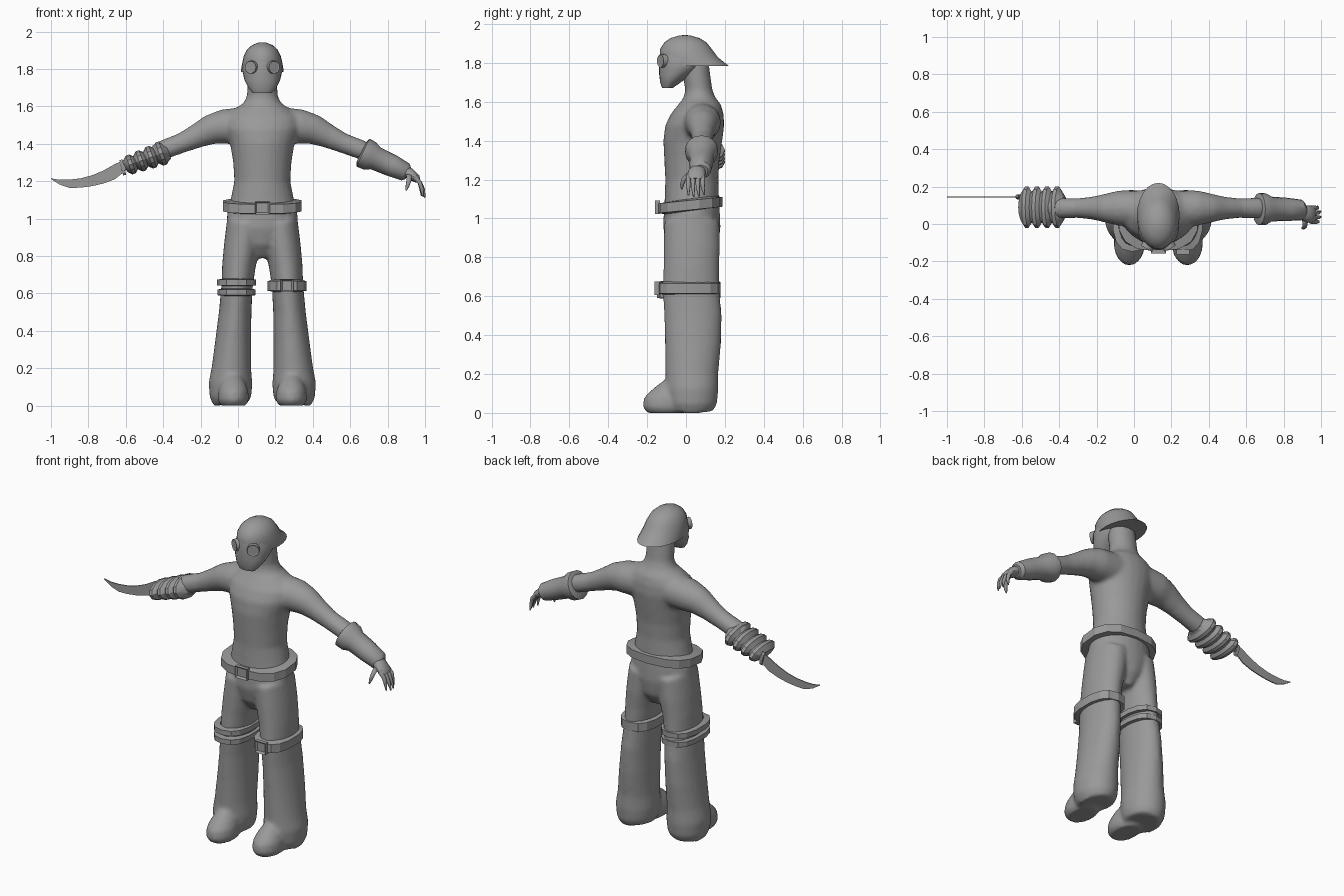
import bpy, bmesh, math
from mathutils import Vector, Matrix

CX = 0.13  # the figure's own centre line
GREY = bpy.data.materials.new("mid_grey")
GREY.diffuse_color = (0.32, 0.32, 0.32, 1)
Y = Vector((0, 1, 0))


def finish(bm, name, angle=35):
    bmesh.ops.recalc_face_normals(bm, faces=bm.faces)
    me = bpy.data.meshes.new(name)
    bm.to_mesh(me)
    bm.free()
    ob = bpy.data.objects.new(name, me)
    bpy.context.collection.objects.link(ob)
    me.materials.append(GREY)
    if angle:
        bpy.ops.object.select_all(action='DESELECT')
        ob.select_set(True)
        bpy.context.view_layer.objects.active = ob
        bpy.ops.object.shade_smooth_by_angle(angle=math.radians(angle))
    return ob


def tube(bm, pts, n=16):
    """Closed loft; each point is x, y, z, radius across, radius along y."""
    rings = []
    for i, (x, y, z, ra, ry) in enumerate(pts):
        a, b = pts[max(i - 1, 0)], pts[min(i + 1, len(pts) - 1)]
        u = Y.cross(Vector((b[0] - a[0], 0, b[2] - a[2])).normalized())
        c = Vector((x, y, z))
        rings.append([bm.verts.new(c + u * ra * math.cos(2 * math.pi * k / n)
                                   + Y * ry * math.sin(2 * math.pi * k / n)) for k in range(n)])
    for r, s in zip(rings, rings[1:]):
        for k in range(n):
            bm.faces.new((r[k], r[(k + 1) % n], s[(k + 1) % n], s[k]))
    bm.faces.new(rings[0][::-1])
    bm.faces.new(rings[-1])


def column(bm, pts, dx=0, n=24):
    """Upright loft from points z, dx, y, half width, half depth."""
    tube(bm, [(CX + dx * p[1], p[2], p[0], p[3], p[4]) for p in pts], n)


def band(name, x, y, z, rx, ry, h, t, tilt=0.0, n=14):
    """Strap loop with a bevelled rectangular section."""
    bm = bmesh.new()
    section = [(-t, -h), (0, -h * 0.8), (0, h * 0.7), (-t, h)]
    rings = []
    for k in range(n):
        a = 2 * math.pi * (k + 0.5) / n
        c, s = math.cos(a), math.sin(a)
        c = math.copysign(abs(c) ** 0.8, c)
        s = math.copysign(abs(s) ** 0.8, s)
        rings.append([bm.verts.new((x + (rx + o) * c, y + (ry + o) * s, z + e + tilt * ry * s))
                      for o, e in section])
    for k in range(n):
        r, s = rings[k], rings[(k + 1) % n]
        for j in range(4):
            bm.faces.new((r[j], s[j], s[(j + 1) % 4], r[(j + 1) % 4]))
    return finish(bm, name, 20)


def buckle(name, x, y, z, w, h):
    bm = bmesh.new()
    bmesh.ops.create_cube(bm, size=1, matrix=Matrix.Translation((x, y, z)) @ Matrix.Diagonal((w, 0.025, h, 1)))
    bmesh.ops.recalc_face_normals(bm, faces=bm.faces)
    front = [f for f in bm.faces if f.normal.y < -0.9]
    bmesh.ops.inset_region(bm, faces=front, thickness=0.014, depth=0)
    bmesh.ops.translate(bm, verts=front[0].verts, vec=(0, 0.012, 0))
    finish(bm, name, 0)


# Body: torso, neck, arms, legs and feet blended into one skin
bm = bmesh.new()
column(bm, [(0.79, 0, 0.04, 0.05, 0.08), (0.86, 0, 0.035, 0.12, 0.13), (0.95, 0, 0.03, 0.185, 0.148),
            (1.02, 0, 0.03, 0.19, 0.145), (1.10, 0, 0.03, 0.17, 0.14), (1.20, 0, 0.03, 0.15, 0.137),
            (1.30, 0, 0.03, 0.156, 0.142), (1.40, 0, 0.035, 0.172, 0.152), (1.48, 0, 0.045, 0.20, 0.152),
            (1.54, 0, 0.058, 0.20, 0.135), (1.585, 0, 0.07, 0.15, 0.11), (1.62, 0, 0.07, 0.098, 0.083),
            (1.66, 0, 0.066, 0.082, 0.07), (1.80, 0, 0.045, 0.08, 0.072)])
arm = [(0.05, 0.08, 1.50, 0.10, 0.10), (-0.08, 0.085, 1.492, 0.092, 0.095), (-0.15, 0.085, 1.475, 0.08, 0.078),
       (-0.22, 0.085, 1.442, 0.065, 0.062), (-0.30, 0.085, 1.405, 0.054, 0.053),
       (-0.40, 0.085, 1.368, 0.052, 0.056), (-0.45, 0.085, 1.345, 0.045, 0.05)]
tube(bm, arm)
tube(bm, [(2 * CX - p[0],) + p[1:] for p in arm])
leg = [(0.01, 0.165, 0.03, 0.095, 0.11), (0.05, 0.17, 0.03, 0.112, 0.13), (0.12, 0.17, 0.03, 0.117, 0.137),
       (0.20, 0.165, 0.03, 0.106, 0.136), (0.35, 0.155, 0.036, 0.096, 0.144), (0.50, 0.145, 0.036, 0.087, 0.148),
       (0.64, 0.135, 0.025, 0.084, 0.146), (0.75, 0.125, 0.027, 0.09, 0.143), (0.85, 0.11, 0.03, 0.096, 0.145),
       (0.98, 0.09, 0.03, 0.10, 0.143)]
foot = [(0.0, 0.155, -0.10, 0.068, 0.10), (0.03, 0.155, -0.105, 0.084, 0.118), (0.08, 0.155, -0.10, 0.08, 0.116),
        (0.12, 0.155, -0.085, 0.066, 0.09), (0.16, 0.155, -0.075, 0.04, 0.05)]
for side in (-1, 1):
    column(bm, leg, side)
    column(bm, foot, side)
body = finish(bm, "body", 0)
remesh = body.modifiers.new("blend", 'REMESH')
remesh.mode = 'VOXEL'
remesh.voxel_size = 0.012
remesh.use_smooth_shade = True
soft = body.modifiers.new("soften", 'SMOOTH')
soft.factor = 0.5
soft.iterations = 6

# Helmet with rear brim
bm = bmesh.new()
column(bm, [(1.785, 0, 0.045, 0.114, 0.175), (1.80, 0, 0.034, 0.113, 0.166), (1.83, 0, 0.014, 0.108, 0.149),
            (1.87, 0, 0.0, 0.099, 0.134), (1.905, 0, -0.003, 0.081, 0.109), (1.928, 0, -0.005, 0.055, 0.074),
            (1.94, 0, -0.005, 0.025, 0.032), (1.943, 0, -0.005, 0.008, 0.01)])
finish(bm, "helmet", 40)

# Face mask tapering to the chin
bm = bmesh.new()
column(bm, [(1.672, 0, -0.095, 0.052, 0.028), (1.70, 0, -0.08, 0.075, 0.053), (1.74, 0, -0.053, 0.095, 0.085),
            (1.77, 0, -0.03, 0.102, 0.109), (1.80, 0, -0.02, 0.109, 0.12), (1.845, 0, -0.02, 0.095, 0.114)])
finish(bm, "face_mask", 40)

# Goggle lenses
for side, label in ((-1, "right"), (1, "left")):
    bm = bmesh.new()
    out = Vector((side * 0.5, -0.86, 0))
    m = Matrix.Translation((CX + side * 0.056, -0.119, 1.81)) @ out.to_track_quat('Z', 'Y').to_matrix().to_4x4()
    bmesh.ops.create_cone(bm, cap_ends=True, segments=16, radius1=0.036, radius2=0.034, depth=0.03, matrix=m)
    bm.normal_update()
    cap = [f for f in bm.faces if f.normal.dot(out) > 0.9]
    bmesh.ops.inset_region(bm, faces=cap, thickness=0.005, depth=-0.003)
    finish(bm, label + "_goggle", 30)

# Belt, leg straps and buckles
band("belt", CX, 0.02, 1.07, 0.215, 0.167, 0.033, 0.06, 0.1)
buckle("belt_buckle", CX, -0.146, 1.058, 0.08, 0.07)
band("left_leg_strap", 0.262, 0.015, 0.642, 0.106, 0.163, 0.034, 0.035)
buckle("left_strap_buckle", 0.262, -0.15, 0.642, 0.07, 0.07)
band("right_upper_strap", -0.008, 0.015, 0.66, 0.106, 0.163, 0.02, 0.035)
band("right_lower_strap", -0.008, 0.015, 0.607, 0.104, 0.163, 0.02, 0.035)

# Left cuff and glove
bm = bmesh.new()
tube(bm, [(0.66, 0.08, 1.357, 0.058, 0.06), (0.668, 0.08, 1.353, 0.082, 0.086), (0.705, 0.08, 1.336, 0.08, 0.084),
          (0.735, 0.08, 1.323, 0.064, 0.066), (0.82, 0.078, 1.285, 0.06, 0.062), (0.895, 0.075, 1.25, 0.05, 0.055),
          (0.91, 0.073, 1.243, 0.035, 0.04)])
finish(bm, "left_glove", 35)

# Left hand with curled fingers and thumb
bm = bmesh.new()
tube(bm, [(0.88, 0.065, 1.257, 0.03, 0.035), (0.92, 0.055, 1.24, 0.03, 0.045),
          (0.955, 0.05, 1.213, 0.022, 0.048), (0.965, 0.05, 1.20, 0.012, 0.042)], 12)
for y, reach in ((0.012, 0.0), (0.036, 0.012), (0.061, 0.01), (0.086, -0.006)):
    tube(bm, [(0.945, y, 1.222, 0.013, 0.012), (0.972, y, 1.193, 0.012, 0.012),
              (0.983 + reach / 2, y, 1.158, 0.010, 0.010), (0.988 + reach, y * 1.1, 1.118 - reach / 2, 0.004, 0.004)], 8)
tube(bm, [(0.915, 0.02, 1.235, 0.016, 0.016), (0.914, -0.01, 1.205, 0.013, 0.013),
          (0.906, -0.02, 1.175, 0.010, 0.010), (0.898, -0.022, 1.15, 0.004, 0.004)], 8)
finish(bm, "left_hand", 50)

# Right wrapped gauntlet: four ridged bands along the forearm
bm = bmesh.new()
rings = [(-0.605, 0.09, 1.277, 0.03, 0.06)]
for i in range(4):
    x0 = -0.598 + i * 0.054
    for dx, grow in ((0.0, 0.0), (0.016, 0.016), (0.034, 0.016), (0.05, 0.0)):
        x = x0 + dx
        rings.append((x, 0.09, 1.28 + (x + 0.6) * 0.36, 0.037 + i * 0.004 + grow, 0.085 + grow * 1.6))
rings.append((-0.372, 0.09, 1.362, 0.045, 0.06))
tube(bm, rings, 12)
finish(bm, "right_gauntlet", 25)

# Blade grip and guard
bm = bmesh.new()
tube(bm, [(-0.625, 0.145, 1.272, 0.018, 0.010), (-0.56, 0.145, 1.285, 0.018, 0.014)], 8)
tube(bm, [(-0.624, 0.145, 1.272, 0.042, 0.014), (-0.608, 0.145, 1.276, 0.042, 0.014)], 8)
finish(bm, "blade_grip", 30)

# Curved blade: x, top edge, bottom edge
bm = bmesh.new()
edge = [(-1.0, 1.216, 1.212), (-0.955, 1.208, 1.183), (-0.90, 1.209, 1.164), (-0.84, 1.216, 1.166),
        (-0.78, 1.232, 1.174), (-0.72, 1.257, 1.188), (-0.66, 1.291, 1.21), (-0.615, 1.312, 1.245)]
strip = [[bm.verts.new((x, y, z)) for y, z in ((0.142, t), (0.142, b), (0.148, b), (0.148, t))]
         for x, t, b in edge]
for r, s in zip(strip, strip[1:]):
    for j in range(4):
        bm.faces.new((r[j], s[j], s[(j + 1) % 4], r[(j + 1) % 4]))
bm.faces.new(strip[0])
bm.faces.new(strip[-1][::-1])
finish(bm, "blade", 0)
